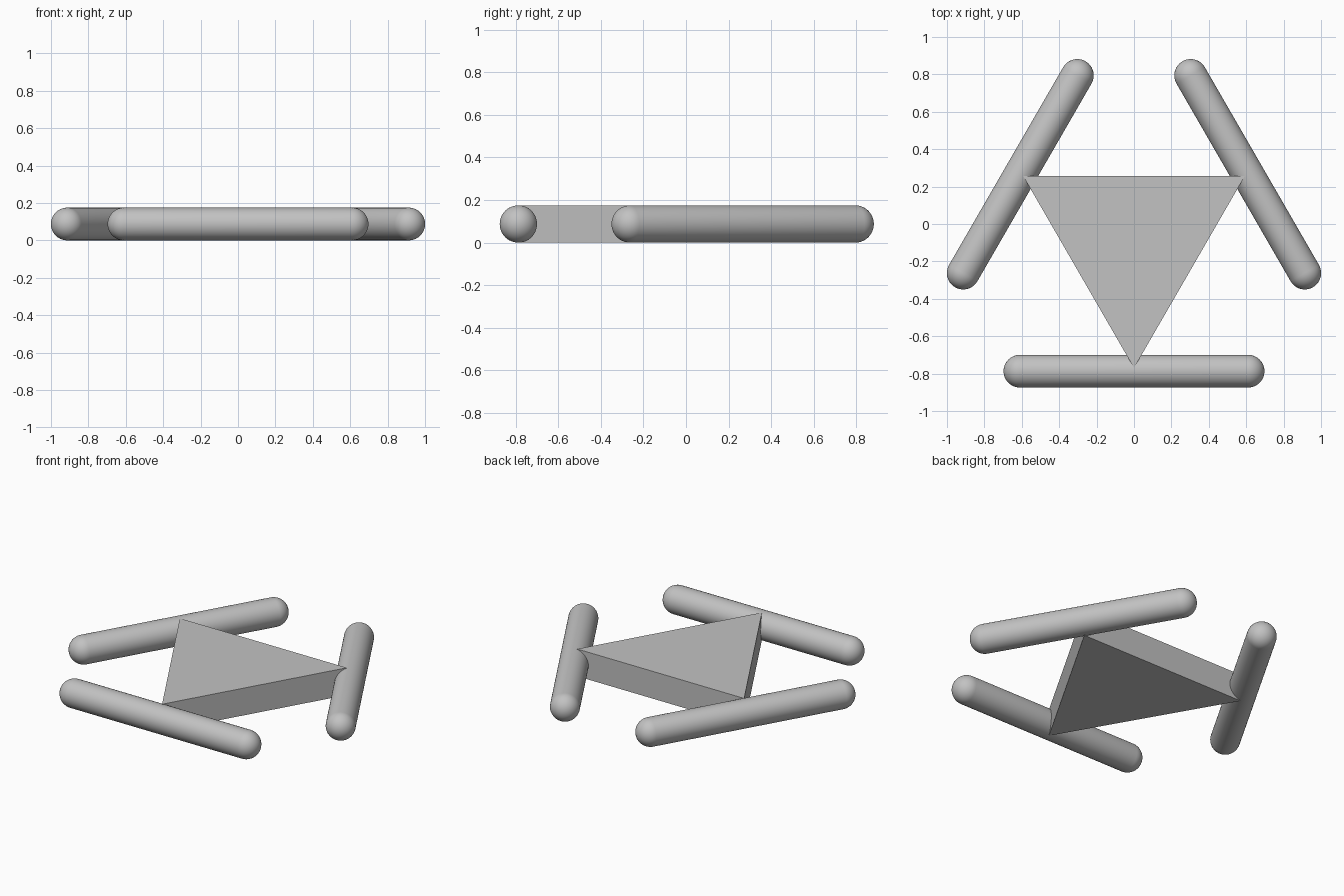
import bpy, bmesh
from math import sin, cos, pi, radians

default = bpy.data.objects.get("Cube")
if default:
    bpy.data.objects.remove(default, do_unlink=True)

RADIUS = 0.0875       # bar radius, half the model height
HALF_LENGTH = 0.61    # half of the straight part of a bar
BAR_DISTANCE = 0.702  # hub centre to bar axis
HUB_RADIUS = 0.685    # hub centre to hub corner
CENTRE_Y = -0.085

grey = bpy.data.materials.new("plain grey")
grey.use_nodes = True
colour = (0.54, 0.54, 0.54, 1)
grey.diffuse_color = colour
grey.node_tree.nodes["Principled BSDF"].inputs["Base Color"].default_value = colour


def make_object(name, bm):
    bmesh.ops.recalc_face_normals(bm, faces=bm.faces)
    mesh = bpy.data.meshes.new(name)
    bm.to_mesh(mesh)
    bm.free()
    mesh.materials.append(grey)
    obj = bpy.data.objects.new(name, mesh)
    bpy.context.collection.objects.link(obj)
    return obj


def round_bar(name, angle):
    """Round-ended bar: half outline spun about its long axis."""
    bm = bmesh.new()
    steps = 12
    outline = []
    for side in (-1, 1):
        for i in range(steps + 1):
            a = pi / 2 * (i if side < 0 else steps - i) / steps
            outline.append((side * (HALF_LENGTH + RADIUS * cos(a)), 0, RADIUS * sin(a)))
    verts = [bm.verts.new(p) for p in outline]
    edges = [bm.edges.new(pair) for pair in zip(verts, verts[1:])]
    bmesh.ops.spin(bm, geom=verts + edges, cent=(0, 0, 0), axis=(1, 0, 0),
                   angle=2 * pi, steps=48, use_merge=True)
    bmesh.ops.remove_doubles(bm, verts=bm.verts, dist=0.0001)
    for face in bm.faces:
        face.smooth = True
    obj = make_object(name, bm)
    obj.location = (BAR_DISTANCE * cos(angle),
                    CENTRE_Y + BAR_DISTANCE * sin(angle), RADIUS)
    obj.rotation_euler.z = angle + pi / 2


# Each bar sits across one corner of the triangular hub
corners = [radians(a) for a in (-90, 30, 150)]
for name, angle in zip(("front_bar", "left_bar", "right_bar"), corners):
    round_bar(name, angle)

# Triangular hub, extruded to the bar height
bm = bmesh.new()
base = bm.faces.new([bm.verts.new((HUB_RADIUS * cos(a), HUB_RADIUS * sin(a), 0))
                     for a in corners])
top = bmesh.ops.extrude_face_region(bm, geom=[base], use_keep_orig=True)
bmesh.ops.translate(bm, vec=(0, 0, 2 * RADIUS),
                    verts=[g for g in top["geom"] if isinstance(g, bmesh.types.BMVert)])
hub = make_object("triangular_hub", bm)
hub.location.y = CENTRE_Y
